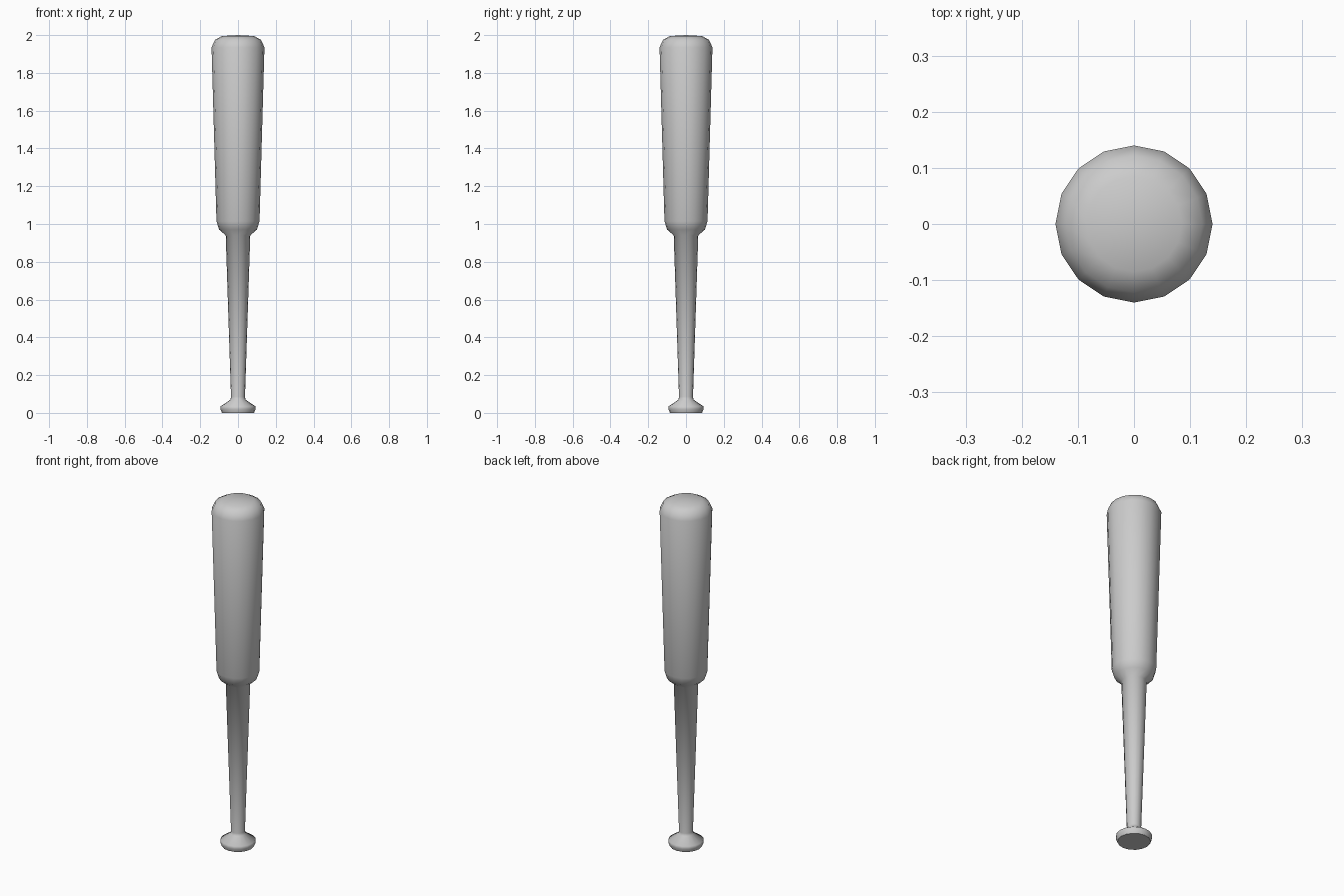
import bpy
import bmesh
from math import cos, sin, tau, radians

cube = bpy.data.objects.get("Cube")
if cube:
    bpy.data.objects.remove(cube, do_unlink=True)

SIDES = 16

grey = bpy.data.materials.new("light_grey")
grey.use_nodes = True
colour = (0.6, 0.6, 0.6, 1)
grey.diffuse_color = colour
grey.node_tree.nodes["Principled BSDF"].inputs["Base Color"].default_value = colour

# Outline as (radius, height): knob, handle, shoulder, barrel, rounded tip
profile = [
    (0.085, 0.0), (0.093, 0.02), (0.092, 0.035), (0.04, 0.07), (0.037, 0.085),
    (0.065, 0.94), (0.1, 0.97), (0.114, 1.015),
    (0.14, 1.935), (0.122, 1.975), (0.085, 1.995),
]


def lathe(name, outline, top):
    bm = bmesh.new()
    rings = [[bm.verts.new((r * cos(tau * i / SIDES), r * sin(tau * i / SIDES), z))
              for i in range(SIDES)] for r, z in outline]
    for low, high in zip(rings, rings[1:]):
        for i in range(SIDES):
            j = (i + 1) % SIDES
            bm.faces.new((low[i], low[j], high[j], high[i]))
    # Flat base and slightly domed tip
    bm.faces.new(rings[0][::-1])
    tip = bm.verts.new((0, 0, top))
    for i in range(SIDES):
        bm.faces.new((rings[-1][i], rings[-1][(i + 1) % SIDES], tip))
    mesh = bpy.data.meshes.new(name)
    bm.to_mesh(mesh)
    bm.free()
    mesh.materials.append(grey)
    obj = bpy.data.objects.new(name, mesh)
    bpy.context.collection.objects.link(obj)
    return obj


bat = lathe("bat", profile, 2.0)
bpy.ops.object.select_all(action="DESELECT")
bat.select_set(True)
bpy.context.view_layer.objects.active = bat
bpy.ops.object.shade_smooth_by_angle(angle=radians(60))
